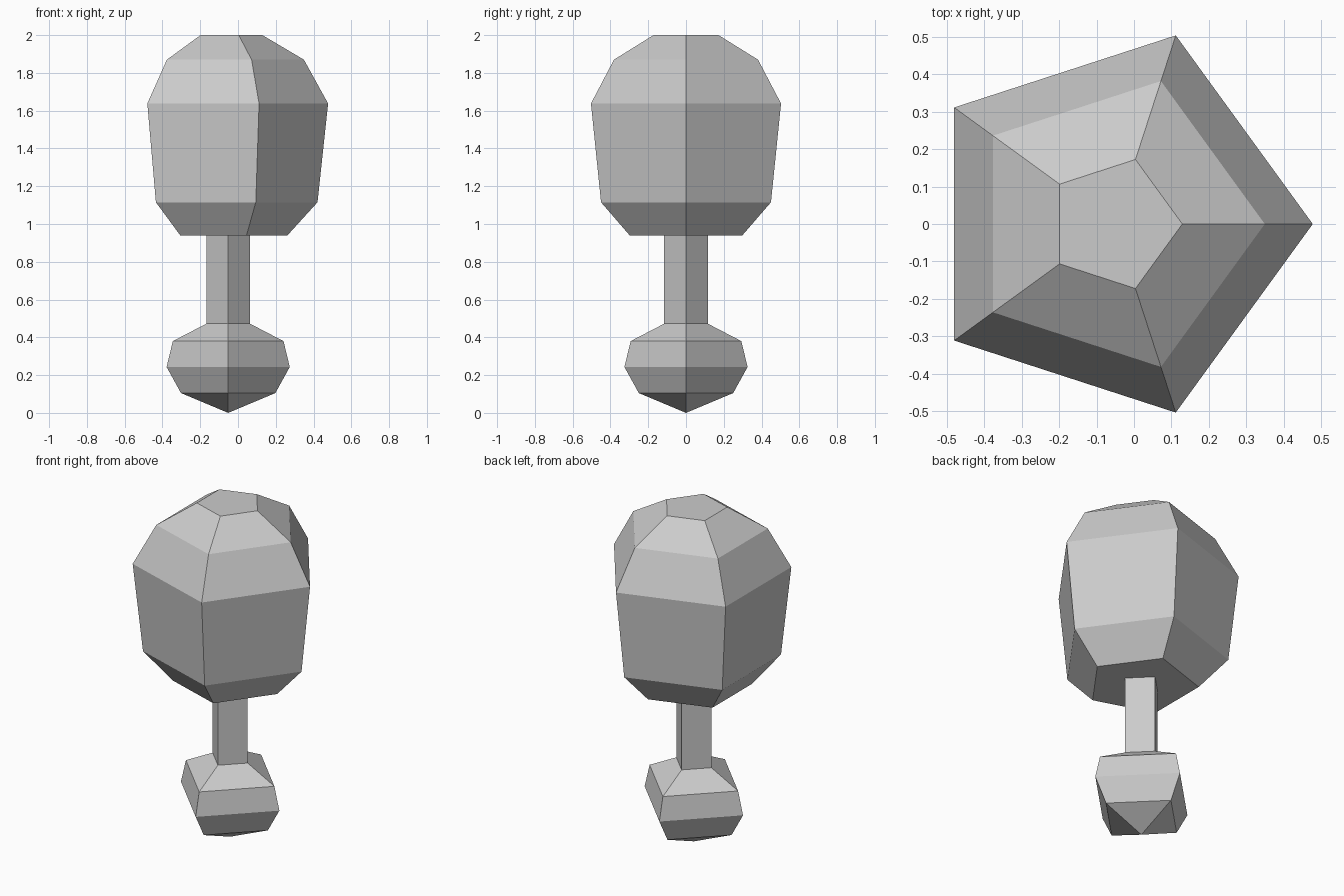
import bpy, bmesh, math

if "Cube" in bpy.data.objects:
    bpy.data.objects.remove(bpy.data.objects["Cube"])

CX = -0.052  # common axis of all parts

grey = bpy.data.materials.new("light grey")
grey.diffuse_color = (0.6, 0.6, 0.6, 1)
grey.use_nodes = True
grey.node_tree.nodes["Principled BSDF"].inputs["Base Color"].default_value = grey.diffuse_color


def lathe(name, sides, profile):
    """Faceted turned solid from (radius, height) pairs, first corner on +x."""
    bm = bmesh.new()
    rings = []
    for r, z in profile:
        if r == 0:
            rings.append([bm.verts.new((CX, 0, z))] * sides)
        else:
            rings.append([bm.verts.new((CX + r * math.cos(math.tau * i / sides),
                                        r * math.sin(math.tau * i / sides), z))
                          for i in range(sides)])
    for a, b in zip(rings, rings[1:]):
        for i in range(sides):
            j = (i + 1) % sides
            bm.faces.new(list(dict.fromkeys((a[i], a[j], b[j], b[i]))))
    # flat end caps
    for ring in (rings[0], rings[-1]):
        if len(set(ring)) > 2:
            bm.faces.new(ring)
    bmesh.ops.recalc_face_normals(bm, faces=bm.faces)
    me = bpy.data.meshes.new(name)
    bm.to_mesh(me)
    bm.free()
    me.materials.append(grey)
    ob = bpy.data.objects.new(name, me)
    bpy.context.collection.objects.link(ob)


# Four-sided pommel with pointed base, running up into the square shaft
lathe("pommel_and_shaft", 4, [(0, 0), (0.25, 0.105), (0.326, 0.243), (0.293, 0.38),
                              (0.116, 0.472), (0.116, 0.94)])

# Five-sided heavy head
lathe("head", 5, [(0.312, 0.938), (0.473, 1.115), (0.529, 1.638),
                  (0.401, 1.87), (0.181, 2.0)])
